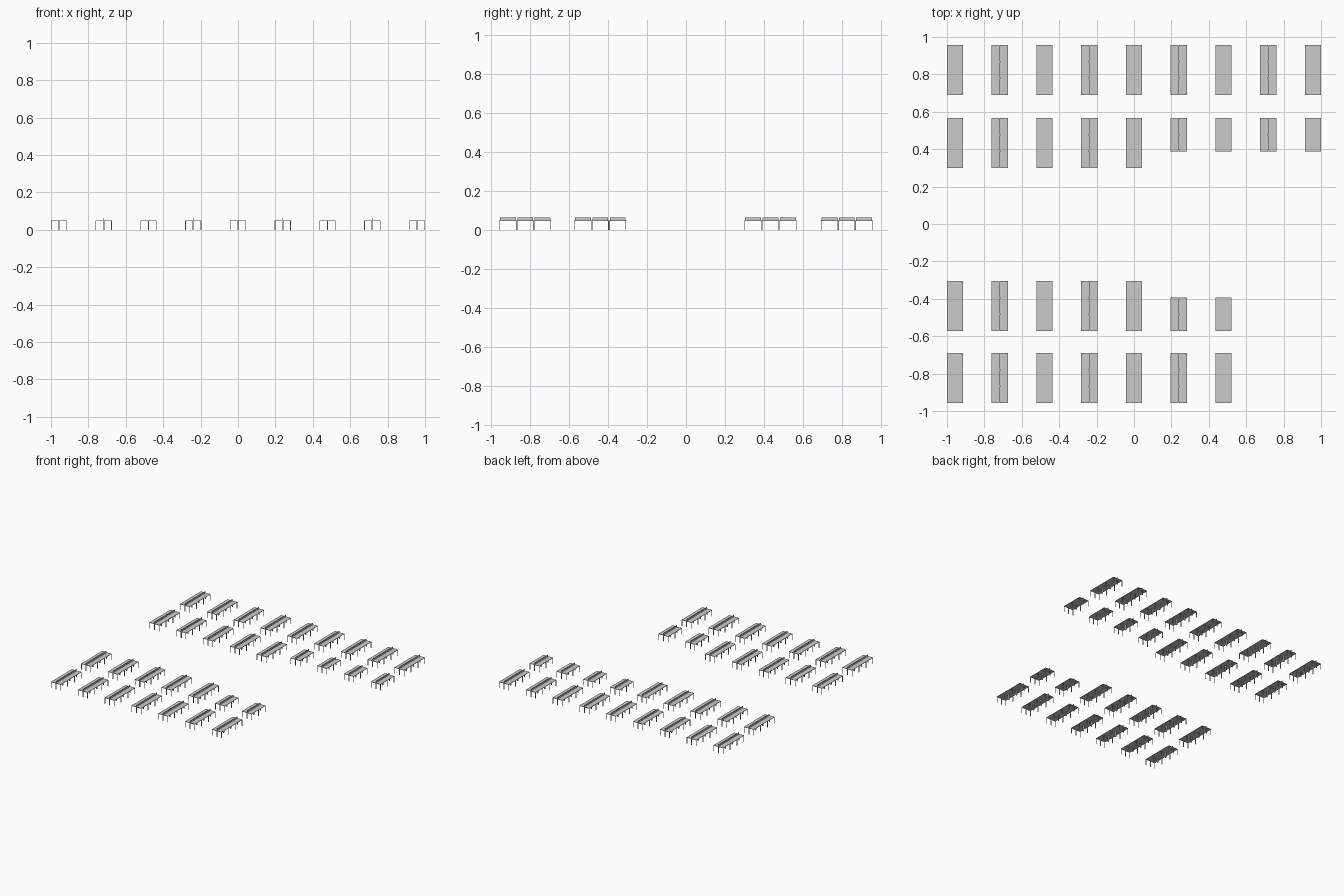
import bpy, bmesh
from mathutils import Matrix, Vector

if "Cube" in bpy.data.objects:
    bpy.data.objects.remove(bpy.data.objects["Cube"])

HALF_W = 0.043      # half width of a back-to-back bench
MOD = 0.089         # length of one desk place
TOP_Z, TOP_T = 0.05, 0.003
LEG = 0.003
SCREEN_Z = 0.064


def box(bm, x0, x1, y0, y1, z0, z1):
    m = Matrix.Translation(((x0 + x1) / 2, (y0 + y1) / 2, (z0 + z1) / 2))
    m = m @ Matrix.Diagonal((x1 - x0, y1 - y0, z1 - z0, 1))
    bmesh.ops.create_cube(bm, size=1, matrix=m)


def finish(bm, name):
    me = bpy.data.meshes.new(name)
    bm.to_mesh(me)
    bm.free()
    ob = bpy.data.objects.new(name, me)
    bpy.context.collection.objects.link(ob)


def bench(cx, y_start, places):
    tops, legs, screens = bmesh.new(), bmesh.new(), bmesh.new()
    for i in range(places):
        y0 = y_start + i * MOD
        y1 = y0 + MOD
        for s in (-1, 1):
            # desk top, one each side of the centre line
            xa, xb = sorted((cx + s * 0.0005, cx + s * HALF_W))
            box(tops, xa, xb, y0, y1, TOP_Z - TOP_T, TOP_Z)
            # four legs under each desk
            for x in (xa, xb - LEG):
                for y in (y0 + 0.001, y1 - LEG - 0.001):
                    box(legs, x, x + LEG, y, y + LEG, 0, TOP_Z - TOP_T)
        # privacy screen between facing desks
        box(screens, cx - 0.001, cx + 0.001, y0 + 0.004, y1 - 0.004,
            TOP_Z, SCREEN_Z)
    finish(tops, "desk_tops")
    finish(legs, "desk_legs")
    finish(screens, "desk_screens")


STEP = 0.2393
for c in range(9):
    x = (c - 4) * STEP
    # back half of the room: nine columns
    bench(x, 0.956 - 3 * MOD, 3)
    n = 3 if c < 5 else 2
    bench(x, 0.566 - n * MOD, n)
    # front half: seven columns
    if c < 7:
        bench(x, -0.956, 3)
        bench(x, -0.572, n)
